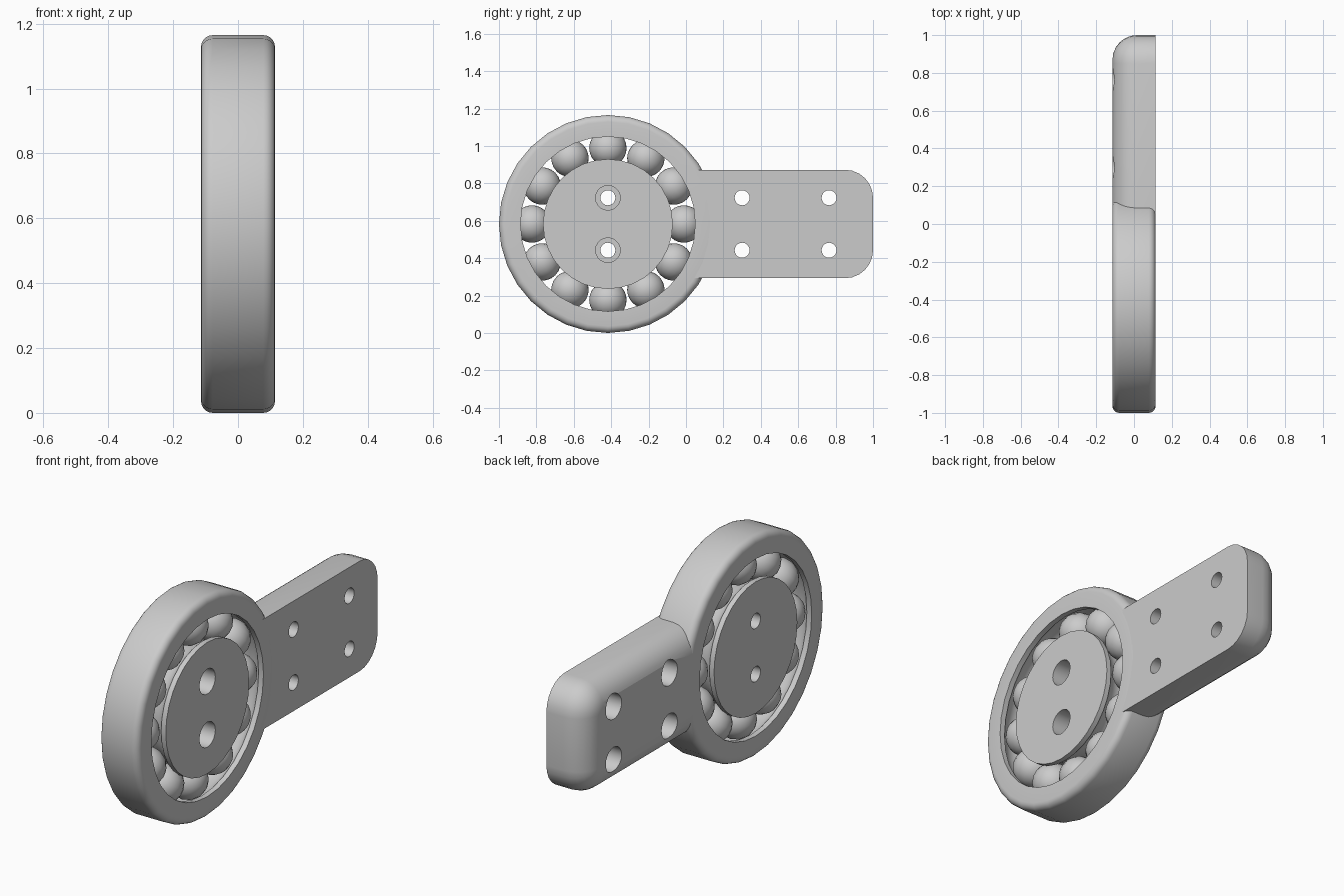
import bpy, bmesh
from math import sin, cos, pi, asin, acos, radians
from mathutils import Vector

if "Cube" in bpy.data.objects:
    bpy.data.objects.remove(bpy.data.objects["Cube"])

HALF = 0.114                 # half thickness along x
CY, CZ = -0.4175, 0.5825     # bearing axis
R_OUT, R_IN, R_HUB = 0.5825, 0.467, 0.347
R_BALL_PATH, R_BALL, R_GROOVE = 0.406, 0.1, 0.105

steel = bpy.data.materials.new("light_grey_steel")
steel.use_nodes = True
steel.diffuse_color = (0.6, 0.6, 0.6, 1)
steel.node_tree.nodes["Principled BSDF"].inputs["Base Color"].default_value = (0.6, 0.6, 0.6, 1)


def finish(name, bm):
    bmesh.ops.recalc_face_normals(bm, faces=bm.faces)
    mesh = bpy.data.meshes.new(name)
    bm.to_mesh(mesh)
    bm.free()
    mesh.materials.append(steel)
    obj = bpy.data.objects.new(name, mesh)
    bpy.context.collection.objects.link(obj)
    return obj


def loft(name, loops, closed=False):
    """Skin a row of equal-length point loops; cap the ends unless closed."""
    bm = bmesh.new()
    rings = [[bm.verts.new(p) for p in loop] for loop in loops]
    pairs = list(zip(rings, rings[1:])) + ([(rings[-1], rings[0])] if closed else [])
    for a, b in pairs:
        for i in range(len(a)):
            j = (i + 1) % len(a)
            bm.faces.new((a[i], a[j], b[j], b[i]))
    if not closed:
        bm.faces.new(rings[0])
        bm.faces.new(rings[-1])
    return finish(name, bm)


def lathe(name, profile, sides, y=CY, z=CZ, closed=False):
    """Spin (x, radius) points around an axis parallel to x."""
    turn = [2 * pi * i / sides for i in range(sides)]
    return loft(name, [[(x, y + r * cos(a), z + r * sin(a)) for a in turn]
                       for x, r in profile], closed)


def arc(cx, cr, radius, start, end, steps):
    return [(cx + radius * cos(start + (end - start) * i / steps),
             cr + radius * sin(start + (end - start) * i / steps)) for i in range(steps + 1)]


def groove(edge_radius, outward):
    """Ball track cut into a race, running from -x to +x."""
    d = asin(abs(edge_radius - R_BALL_PATH) / R_GROOVE)
    if outward:
        return arc(0, R_BALL_PATH, R_GROOVE, pi - d, d, 10)
    return arc(0, R_BALL_PATH, R_GROOVE, pi + d, 2 * pi - d, 10)


def drill(obj, y, z, bore_side):
    """Through hole with a wide counterbore on one side."""
    small, wide, over = 0.04, 0.066, 0.2
    s = bore_side
    cutter = lathe("hole_cutter", [(-s * over, small), (0, small), (0, wide), (s * over, wide)],
                   20, y, z)
    cutter.hide_render = True
    mod = obj.modifiers.new("hole", 'BOOLEAN')
    mod.operation = 'DIFFERENCE'
    mod.solver = 'EXACT'
    mod.object = cutter
    bpy.context.view_layer.objects.active = obj
    bpy.ops.object.modifier_apply(modifier=mod.name)
    bpy.data.objects.remove(cutter)


# Outer race with rounded rims
b = 0.036
rim = arc(HALF - b, R_OUT - b, b, 0, pi / 2, 5) + arc(b - HALF, R_OUT - b, b, pi / 2, pi, 5)
outer_race = lathe("outer_race", rim + [(-HALF, R_IN)] + groove(R_IN, True) + [(HALF, R_IN)],
                   32, closed=True)

# Hub with two counterbored holes
hub = lathe("hub", [(-HALF, R_HUB)] + groove(R_HUB, False) + [(HALF, R_HUB)], 32)
for dz in (-0.14, 0.14):
    drill(hub, CY, CZ + dz, 1)

# Ring of bearing balls
parts = [outer_race, hub]
for i in range(12):
    a = 2 * pi * i / 12
    bm = bmesh.new()
    bmesh.ops.create_uvsphere(bm, u_segments=16, v_segments=12, radius=R_BALL)
    ball = finish(f"ball_{i + 1}", bm)
    ball.location = (0, CY + R_BALL_PATH * cos(a), CZ + R_BALL_PATH * sin(a))
    ball.rotation_euler.x = a
    parts.append(ball)

# Mounting arm: rounded end, hollowed to meet the race, soft edge on the -x side
ARM_H, CORNER, SOFT, R_JOIN = 0.29, 0.15, 0.13, 0.54


def arm_outline(x, inset):
    h, r = ARM_H - inset, CORNER - inset
    y0, z0 = 1 - CORNER, ARM_H - CORNER
    d = asin(h / R_JOIN)
    pts = arc(y0, -z0, r, -pi / 2, 0, 6) + arc(y0, z0, r, 0, pi / 2, 6)
    pts += arc(CY, 0, R_JOIN, d, -d, 12)
    return [(x, y, CZ + z) for y, z in pts]


layers = [arm_outline(HALF, 0)]
for i in range(7):
    t = i / 6 * pi / 2
    layers.append(arm_outline(SOFT - HALF - SOFT * sin(t), SOFT * (1 - cos(t))))
arm = loft("mounting_arm", layers)
for y in (0.3, 0.765):
    for dz in (-0.14, 0.14):
        drill(arm, y, CZ + dz, -1)
parts.append(arm)

# Smooth the curved surfaces and keep hard edges crisp
bpy.ops.object.select_all(action='DESELECT')
for obj in parts:
    obj.select_set(True)
bpy.context.view_layer.objects.active = arm
bpy.ops.object.shade_smooth_by_angle(angle=radians(30))
